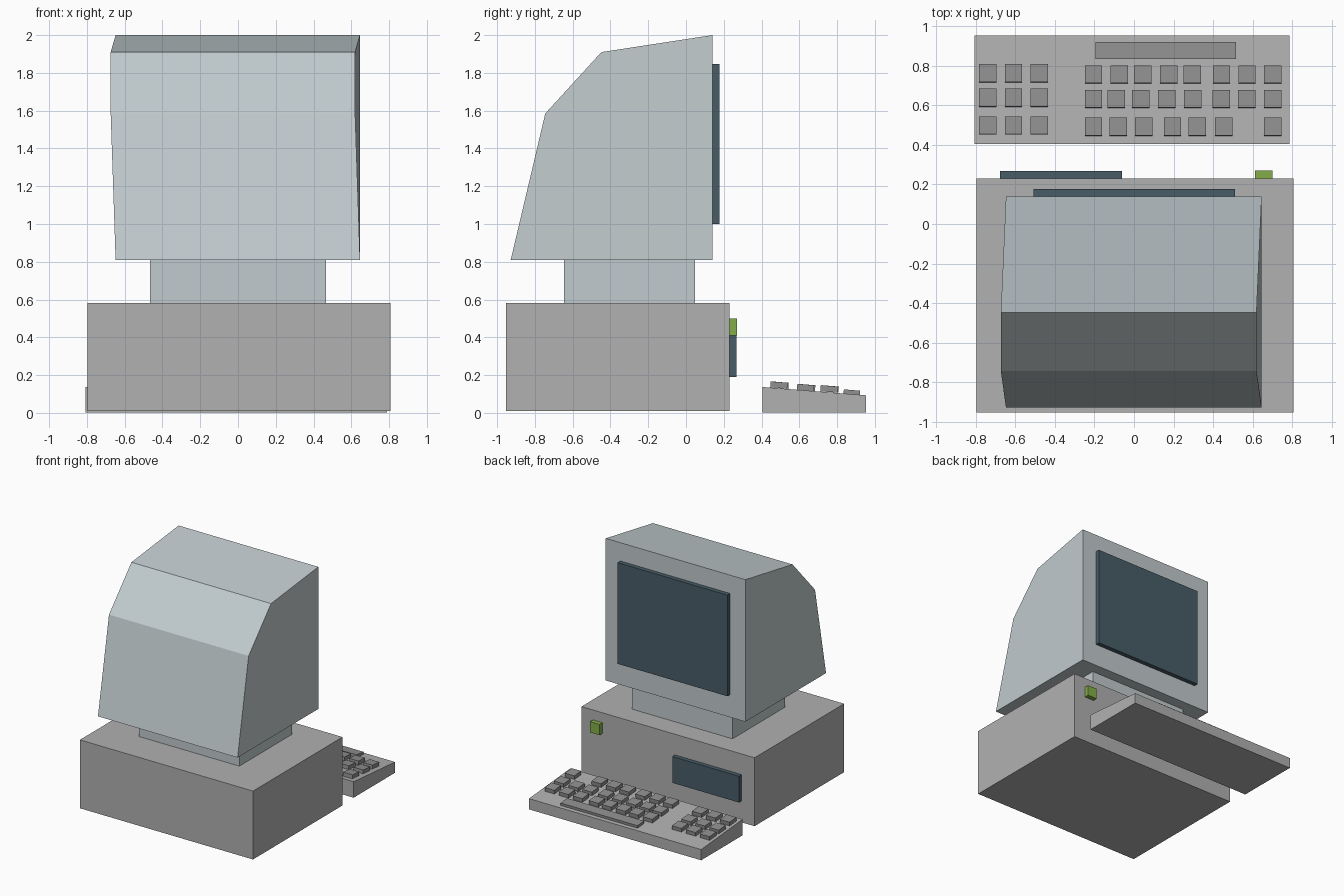
import bpy, bmesh, math
from mathutils import Matrix

if "Cube" in bpy.data.objects:
    bpy.data.objects.remove(bpy.data.objects["Cube"])


def material(name, rgb):
    m = bpy.data.materials.new(name)
    m.diffuse_color = (*rgb, 1)
    m.use_nodes = True
    m.node_tree.nodes["Principled BSDF"].inputs["Base Color"].default_value = m.diffuse_color
    return m


shell = material("pale_blue_grey", (0.54, 0.60, 0.62))
grey = material("grey", (0.44, 0.44, 0.44))
dark_grey = material("dark_grey", (0.28, 0.28, 0.28))
glass = material("dark_slate", (0.065, 0.107, 0.136))
green = material("green", (0.227, 0.418, 0.065))


def finish(name, bm, mat):
    bmesh.ops.recalc_face_normals(bm, faces=bm.faces)
    mesh = bpy.data.meshes.new(name)
    bm.to_mesh(mesh)
    bm.free()
    mesh.materials.append(mat)
    ob = bpy.data.objects.new(name, mesh)
    bpy.context.collection.objects.link(ob)


def add_box(bm, centre, size, tilt=0):
    bmesh.ops.create_cube(bm, size=1, matrix=Matrix.Translation(centre)
                          @ Matrix.Rotation(tilt, 4, 'X')
                          @ Matrix.Diagonal((*size, 1)))


def box(name, x, y, z, mat):
    bm = bmesh.new()
    add_box(bm, [sum(r) / 2 for r in (x, y, z)], [r[1] - r[0] for r in (x, y, z)])
    finish(name, bm, mat)


def prism(name, profile, x0, x1, mat):
    """Side profile of (y, z, sideways shift) swept from x0 to x1."""
    bm = bmesh.new()
    a = [bm.verts.new((x0 + s, y, z)) for y, z, s in profile]
    b = [bm.verts.new((x1 + s, y, z)) for y, z, s in profile]
    bm.faces.new(a)
    bm.faces.new(b)
    n = len(profile)
    for i in range(n):
        j = (i + 1) % n
        bm.faces.new((a[i], a[j], b[j], b[i]))
    finish(name, bm, mat)


# Computer case with drive panel and power button
box("case", (-0.797, 0.807), (-0.954, 0.231), (0.01, 0.583), grey)
box("drive_panel", (-0.678, -0.06), (0.22, 0.267), (0.19, 0.41), glass)
box("power_button", (0.612, 0.70), (0.22, 0.27), (0.41, 0.50), green)

# Monitor on its stand
box("monitor_stand", (-0.465, 0.465), (-0.647, 0.048), (0.57, 0.82), shell)
prism("monitor", [(-0.928, 0.81, 0), (0.14, 0.81, 0), (0.14, 2.0, 0),
                  (-0.448, 1.91, -0.026), (-0.745, 1.585, -0.026)],
      -0.648, 0.646, shell)
box("screen", (-0.508, 0.51), (0.13, 0.177), (1.0, 1.847), glass)

# Sloping keyboard base
prism("keyboard", [(0.405, 0.003, 0), (0.953, 0.003, 0),
                   (0.953, 0.093, 0), (0.405, 0.137, 0)], -0.808, 0.788, grey)

# Keys: a left block and a main block per row, tilted with the base
slope = (0.093 - 0.137) / (0.953 - 0.405)
tilt = math.atan(slope)
block = [-0.74, -0.61, -0.48]
rows = [
    (0.492, 0.147, block + [-0.205, -0.08, 0.05, 0.195, 0.32, 0.455, 0.703]),
    (0.633, 0.134, block + [-0.205, -0.09, 0.035, 0.165, 0.297, 0.442, 0.57, 0.703]),
    (0.757, 0.127, block + [-0.205, -0.075, 0.045, 0.175, 0.295, 0.443, 0.572, 0.703]),
]
bm = bmesh.new()
for y, z, xs in rows:
    for x in xs:
        dy = 0.006 if x < -0.4 else 0
        add_box(bm, (x, y + dy, z), (0.088, 0.09, 0.032), tilt)
finish("keys", bm, dark_grey)

bm = bmesh.new()
add_box(bm, (0.16, 0.878, 0.109), (0.712, 0.087, 0.024), tilt)
finish("space_bar", bm, dark_grey)
